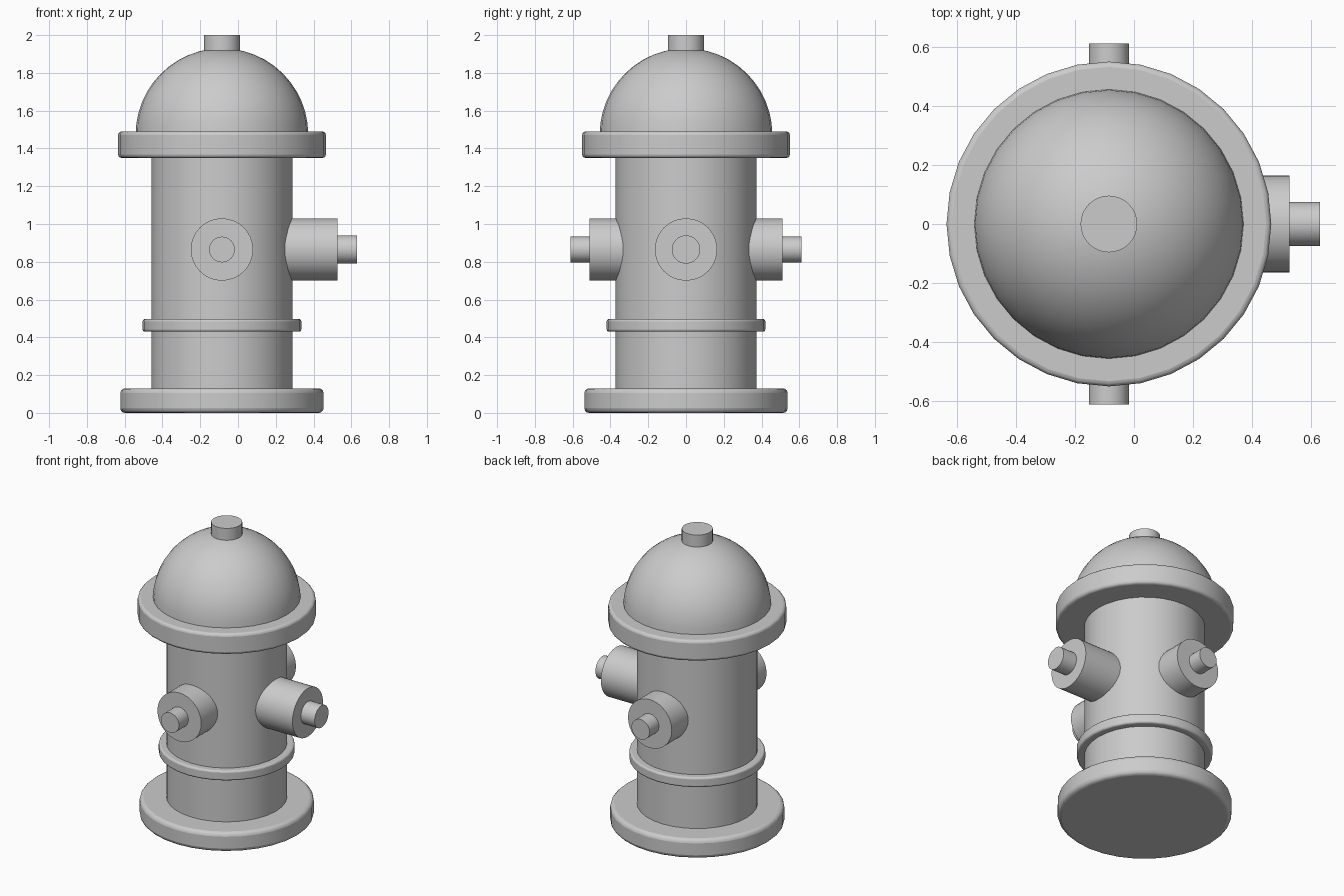
import bpy, math
from mathutils import Vector

if "Cube" in bpy.data.objects:
    bpy.data.objects.remove(bpy.data.objects["Cube"])

CX = -0.085      # barrel axis, offset because of the single side outlet
NOZZLE_Z = 0.865


def finish(obj, name, bevel=0.0):
    obj.name = name
    if bevel:
        mod = obj.modifiers.new("rounded_edges", 'BEVEL')
        mod.width = bevel
        mod.segments = 3
        mod.limit_method = 'ANGLE'
        mod.angle_limit = math.radians(50)
    bpy.ops.object.shade_smooth_by_angle(angle=math.radians(35))
    return obj


def cylinder(name, radius, start, end, bevel=0.0, sides=32):
    """Capped cylinder running between two points."""
    a, b = Vector(start), Vector(end)
    rot = (b - a).to_track_quat('Z', 'Y').to_euler()
    bpy.ops.mesh.primitive_cylinder_add(vertices=sides, radius=radius, depth=(b - a).length,
                                        location=(a + b) / 2, rotation=rot)
    return finish(bpy.context.object, name, bevel)


def upright(name, radius, z0, z1, bevel=0.0):
    return cylinder(name, radius, (CX, 0, z0), (CX, 0, z1), bevel)


# Barrel, base and rings
upright("barrel", 0.373, 0.05, 1.42)
upright("base_flange", 0.538, 0.0, 0.13, 0.025)
upright("lower_ring", 0.42, 0.43, 0.497, 0.012)
upright("bonnet_flange", 0.55, 1.35, 1.49, 0.018)
upright("top_nut", 0.096, 1.88, 2.0)

# Domed bonnet: quarter-circle profile spun round the barrel axis
R, RINGS, SIDES = 0.457, 12, 32
verts, faces = [], []
for i in range(RINGS):
    t = math.pi / 2 * i / RINGS
    for j in range(SIDES):
        a = 2 * math.pi * j / SIDES
        verts.append((R * math.cos(t) * math.cos(a), R * math.cos(t) * math.sin(a), R * math.sin(t)))
verts.append((0, 0, R))
for i in range(RINGS - 1):
    for j in range(SIDES):
        k = (j + 1) % SIDES
        faces.append((i * SIDES + j, i * SIDES + k, (i + 1) * SIDES + k, (i + 1) * SIDES + j))
last = (RINGS - 1) * SIDES
for j in range(SIDES):
    faces.append((last + j, last + (j + 1) % SIDES, len(verts) - 1))
faces.append(tuple(reversed(range(SIDES))))
mesh = bpy.data.meshes.new("bonnet_dome")
mesh.from_pydata(verts, [], faces)
dome = bpy.data.objects.new("bonnet_dome", mesh)
dome.location = (CX, 0, 1.473)
bpy.context.collection.objects.link(dome)
bpy.ops.object.select_all(action='DESELECT')
dome.select_set(True)
bpy.context.view_layer.objects.active = dome
finish(dome, "bonnet_dome")

# Outlets: direction, cap reach, nut reach, nut radius (reach from barrel axis)
outlets = {
    "front": ((0, -1, 0), 0.51, 0.611, 0.068),
    "back": ((0, 1, 0), 0.51, 0.611, 0.068),
    "side": ((1, 0, 0), 0.611, 0.715, 0.075),
}
origin = Vector((CX, 0, NOZZLE_Z))
for side, (direction, cap, nut, nut_r) in outlets.items():
    d = Vector(direction)
    cylinder(side + "_outlet", 0.165, origin + d * 0.25, origin + d * cap)
    cylinder(side + "_outlet_nut", nut_r, origin + d * (cap - 0.03), origin + d * nut)
